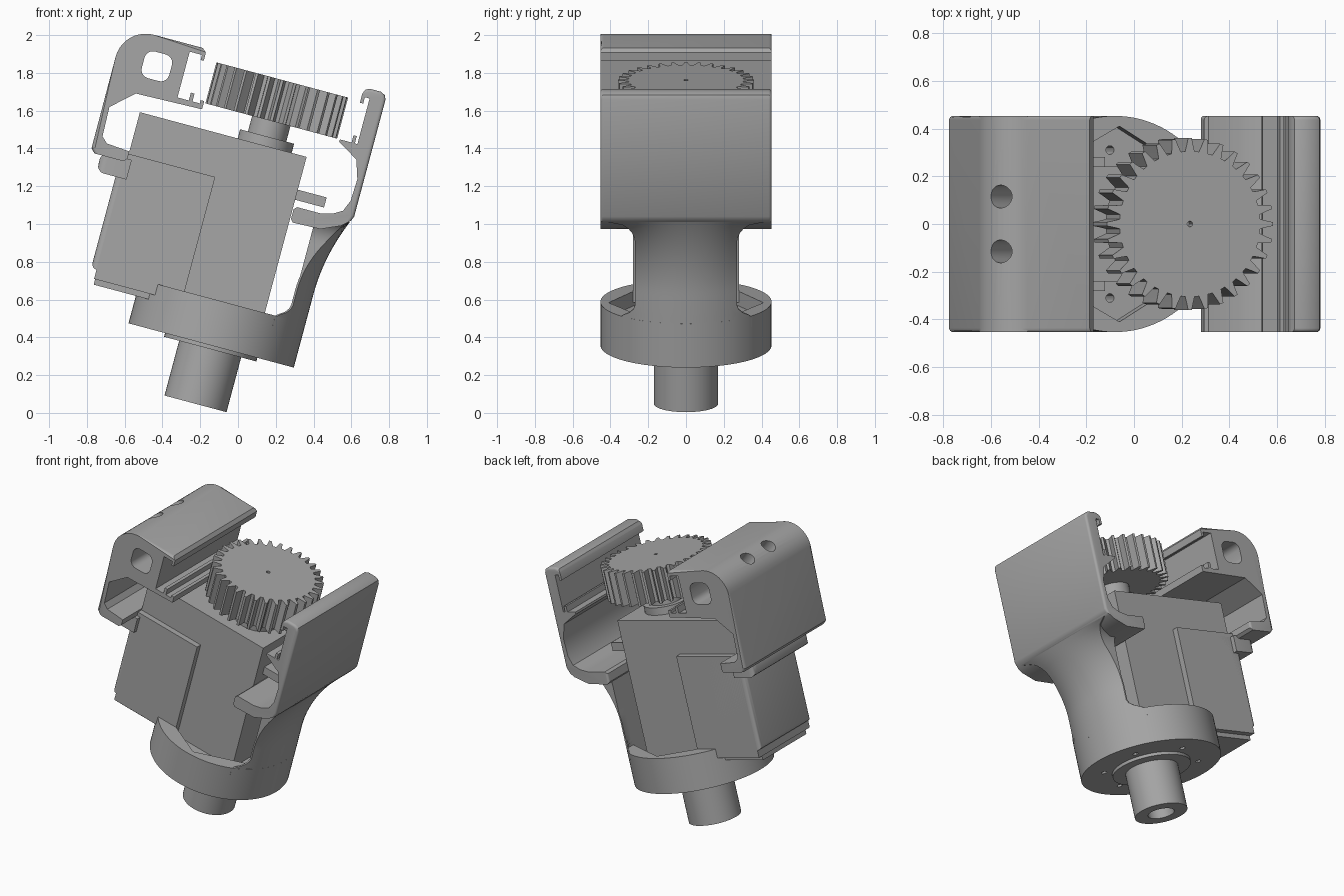
import bpy, bmesh, math
from mathutils import Matrix

if "Cube" in bpy.data.objects:
    bpy.data.objects.remove(bpy.data.objects["Cube"])

# The whole assembly leans about the y axis
LEAN = Matrix.Translation((-0.225, 0, 0.048)) @ Matrix.Rotation(math.radians(15), 4, 'Y')
HALF = 0.453

grey = bpy.data.materials.new("plain grey")
grey.use_nodes = True
COLOUR = (0.38, 0.38, 0.38, 1)
grey.diffuse_color = COLOUR
grey.node_tree.nodes["Principled BSDF"].inputs["Base Color"].default_value = COLOUR


def finish(name, bm):
    bmesh.ops.recalc_face_normals(bm, faces=bm.faces)
    bm.transform(LEAN)
    mesh = bpy.data.meshes.new(name)
    bm.to_mesh(mesh)
    bm.free()
    mesh.materials.append(grey)
    ob = bpy.data.objects.new(name, mesh)
    bpy.context.collection.objects.link(ob)
    return ob


def round_edges(bm, rule, size, segments):
    edges = [e for e in bm.edges if rule(e.verts[0].co, e.verts[1].co)]
    bmesh.ops.bevel(bm, geom=edges, offset=size, segments=segments,
                    profile=0.5, affect='EDGES', clamp_overlap=True)


def prism(name, pts, a, b, along='z', rounding=()):
    """Extrude a closed outline along z (points x, y) or along y (points x, z)."""
    bm = bmesh.new()
    place = (lambda p, t: (p[0], p[1], t)) if along == 'z' else (lambda p, t: (p[0], t, p[1]))
    ends = [[bm.verts.new(place(p, t)) for p in pts] for t in (a, b)]
    for ring in ends:
        bm.faces.new(ring)
    n = len(pts)
    for i in range(n):
        j = (i + 1) % n
        bm.faces.new((ends[0][i], ends[0][j], ends[1][j], ends[1][i]))
    for rule, size, segments in rounding:
        round_edges(bm, rule, size, segments)
    return finish(name, bm)


def circle(r, n=48, x=0, y=0):
    return [(x + r * math.cos(math.tau * i / n), y + r * math.sin(math.tau * i / n)) for i in range(n)]


def disc(name, r, z0, z1, n=48, x=0, y=0):
    return prism(name, circle(r, n, x, y), z0, z1)


def box(name, x0, x1, half, z0, z1, rounding=()):
    return prism(name, [(x0, -half), (x1, -half), (x1, half), (x0, half)], z0, z1, 'z', rounding)


def cut(ob, cutter):
    mod = ob.modifiers.new("cut", 'BOOLEAN')
    mod.operation = 'DIFFERENCE'
    mod.object = cutter
    bpy.context.view_layer.objects.active = ob
    bpy.ops.object.modifier_apply(modifier=mod.name)
    bpy.data.objects.remove(cutter)


# Output shaft with bore, and its flange
shaft = disc("output_shaft", 0.17, 0, 0.34)
cut(shaft, disc("bore_cutter", 0.085, -0.1, 0.2))
disc("shaft_flange", 0.253, 0.3, 0.34)

# Base ring with a six-sided recess and screw holes
base = disc("base_ring", HALF, 0.32, 0.56, 96)
recess = [(0.02, 0.41), (-0.35, 0.2), (-0.35, -0.2), (0.02, -0.41), (0.36, -0.2), (0.36, 0.2)]
cut(base, prism("recess_cutter", recess, 0.48, 0.7))
for k in range(6):
    a = math.radians(90 + 60 * k)
    cut(base, disc("screw_cutter", 0.018, 0.25, 0.6, 12, 0.31 * math.cos(a), 0.31 * math.sin(a)))

# Motor body and the wider block clamped round its rear
box("motor_body", -0.684, 0.23, 0.24, 0.47, 1.415)


def block_edge(p, q):
    return p.x < -0.7 and q.x < -0.7 and max(p.z, q.z) < 1.19


box("motor_cover", -0.69, -0.21, 0.28, 0.5, 1.187)
box("rear_block", -0.72, -0.4, 0.28, 0.55, 1.16, [(block_edge, 0.03, 4)])
box("rear_block_lip", -0.825, -0.66, 0.31, 1.052, 1.16, [(lambda p, q: p.x < -0.8 and q.x < -0.8, 0.04, 4)])

# Boss, upper shaft and gear
disc("motor_boss", 0.148, 1.4, 1.465)
disc("gear_shaft", 0.105, 1.45, 1.56)
TEETH = 32
outline = []
for i in range(TEETH):
    for offset, r in ((-0.34, 0.305), (-0.2, 0.335), (-0.11, 0.361), (0.11, 0.361), (0.2, 0.335), (0.34, 0.305)):
        a = math.tau * (i + offset) / TEETH
        outline.append((r * math.cos(a), r * math.sin(a)))
gear = prism("gear", outline, 1.55, 1.775)
cut(gear, disc("centre_cutter", 0.012, 1.72, 1.9, 12))


def end_edge(p, q):
    return abs(p.y - q.y) < 1e-4 and abs(p.y) > HALF - 1e-3


# Rear cap: rounded top corner, clip groove, floor
arc = [(-0.719 - 0.165 * math.sin(t), 1.665 + 0.165 * math.cos(t))
       for t in (math.pi / 2 * i / 10 for i in range(11))]
cap_outline = arc + [
    (-0.882, 1.165), (-0.86, 1.142), (-0.7, 1.142), (-0.684, 1.16), (-0.684, 1.2),
    (-0.81, 1.21), (-0.842, 1.24), (-0.847, 1.4), (-0.73, 1.505),
    (-0.37, 1.515), (-0.37, 1.56), (-0.39, 1.56), (-0.39, 1.542), (-0.43, 1.542),
    (-0.43, 1.585), (-0.45, 1.585), (-0.45, 1.542), (-0.512, 1.542), (-0.512, 1.793),
    (-0.445, 1.793), (-0.445, 1.765), (-0.428, 1.765), (-0.428, 1.81), (-0.45, 1.83)]


def cap_rim(p, q):
    m = (p + q) / 2
    return end_edge(p, q) and (m.x < -0.87 or m.z > 1.825 or m.x - m.z < -2.5)


def cap_floor_corner(p, q):
    return (end_edge(p, q) and abs(p.x + 0.684) < 1e-3 and abs(q.x + 0.684) < 1e-3)


cap = prism("rear_cap", cap_outline, -HALF, HALF, 'y',
            [(cap_rim, 0.025, 4), (cap_floor_corner, 0.07, 6)])
window = prism("window_cutter", [(-0.735, 1.6), (-0.585, 1.6), (-0.585, 1.746), (-0.735, 1.746)],
               -0.6, 0.6, 'y', [(lambda p, q: abs(p.y - q.y) > 1, 0.045, 5)])
cut(cap, window)

# Two slanted holes run from the cap's round corner into the window
for y in (-0.115, 0.115):
    bm = bmesh.new()
    bmesh.ops.create_cone(bm, cap_ends=True, segments=32, radius1=0.048, radius2=0.048, depth=0.3)
    bm.transform(Matrix.Translation((-0.79, y, 1.76)) @ Matrix.Rotation(math.radians(-50), 4, 'Y'))
    cut(cap, finish("hole_cutter", bm))

# Front cover: tall wall with clip hook, rounded shelf below
wall_outline = [
    (0.235, 1.075), (0.25, 1.06), (0.4, 1.065), (0.5, 1.11), (0.545, 1.15), (0.555, 1.175),
    (0.555, 1.815), (0.545, 1.838), (0.52, 1.85), (0.46, 1.85), (0.437, 1.838), (0.428, 1.815),
    (0.428, 1.765), (0.446, 1.765), (0.446, 1.8), (0.472, 1.8), (0.472, 1.55), (0.458, 1.55),
    (0.458, 1.59), (0.44, 1.59), (0.44, 1.55), (0.376, 1.55), (0.376, 1.535), (0.405, 1.52),
    (0.488, 1.469), (0.52, 1.37), (0.515, 1.25), (0.49, 1.19), (0.44, 1.16), (0.38, 1.145),
    (0.25, 1.145), (0.235, 1.13)]


def wall_rim(p, q):
    m = (p + q) / 2
    return end_edge(p, q) and (m.x > 0.54 or m.z > 1.83)


def shelf_corner(p, q):
    return end_edge(p, q) and abs(p.x - 0.235) < 1e-3 and abs(q.x - 0.235) < 1e-3


prism("front_cover", wall_outline, -HALF, HALF, 'y', [(wall_rim, 0.02, 4), (shelf_corner, 0.1, 8)])
box("front_tab", 0.22, 0.388, 0.16, 1.18, 1.235)

# Support column: follows the ring, then flares into the shelf
bm = bmesh.new()
rings = []
STEPS, SIDE = 28, 16
for s in range(STEPS + 1):
    z = 0.5 + 0.64 * s / STEPS
    foot = max(0, min(1, (0.64 - z) / 0.08))
    top = max(0, (z - 1.0) / 0.14)
    half = 0.27 + 0.08 * foot ** 2 + 0.14 * (1 - math.sqrt(max(0, 1 - top ** 2)))
    flare = max(0, (z - 0.72) / 0.42) ** 2
    ys = [half * (2 * i / SIDE - 1) for i in range(SIDE + 1)]
    outer = []
    for y in ys:
        x = math.sqrt(HALF ** 2 - y * y)
        outer.append((x + (0.54 - x) * flare, y))
    inner = [(min(0.36, x - 0.01), y) for x, y in reversed(outer)]
    rings.append([bm.verts.new((x, y, z)) for x, y in outer + inner])
for low, high in zip(rings, rings[1:]):
    for i in range(len(low)):
        j = (i + 1) % len(low)
        bm.faces.new((low[i], low[j], high[j], high[i]))
bm.faces.new(rings[0])
bm.faces.new(rings[-1])
finish("support_column", bm)

# Smooth the rounded surfaces, keep the edges sharp
for ob in bpy.context.collection.objects:
    ob.select_set(ob.type == 'MESH')
bpy.context.view_layer.objects.active = gear
bpy.ops.object.shade_smooth_by_angle(angle=math.radians(30))
